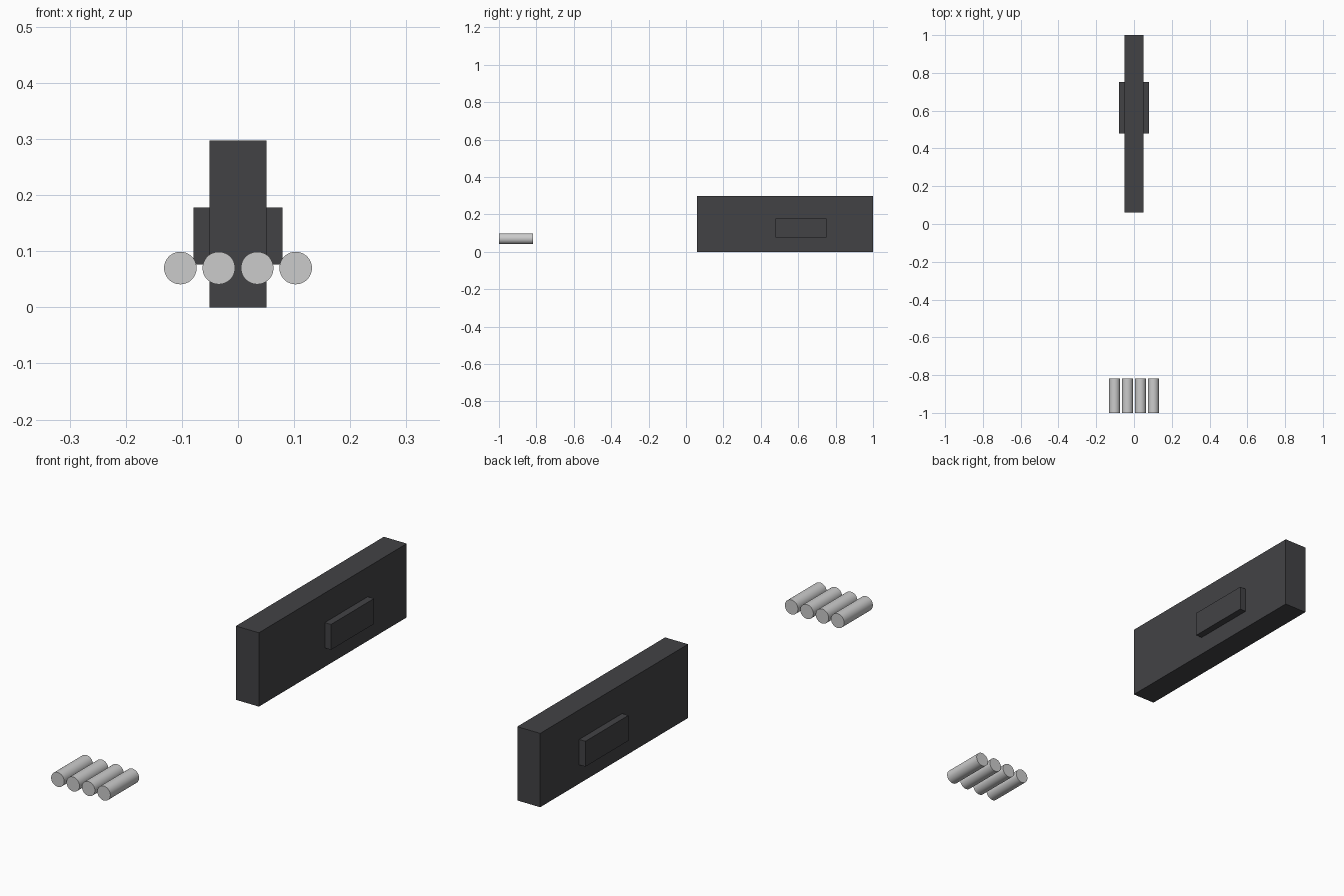
import bpy, math

if "Cube" in bpy.data.objects:
    bpy.data.objects.remove(bpy.data.objects["Cube"])


def material(name, color):
    m = bpy.data.materials.new(name)
    m.diffuse_color = (*color, 1)
    m.use_nodes = True
    m.node_tree.nodes["Principled BSDF"].inputs["Base Color"].default_value = m.diffuse_color
    return m


dark = material("dark_casing", (0.055, 0.055, 0.06))


def box(name, lo, hi, mat):
    center = [(a + b) / 2 for a, b in zip(lo, hi)]
    bpy.ops.mesh.primitive_cube_add(size=1, location=center)
    ob = bpy.context.object
    ob.name = name
    ob.scale = [b - a for a, b in zip(lo, hi)]
    bpy.ops.object.transform_apply(location=True, rotation=False, scale=True)
    ob.data.materials.append(mat)
    return ob


# Tall main casing
box("main_casing", (-0.051, 0.06, 0), (0.051, 1.0, 0.297), dark)

# Raised pad on each side of the casing
pad = box("side_pads", (0.051, 0.479, 0.076), (0.079, 0.752, 0.178), dark)
pad.modifiers.new("Mirror", 'MIRROR')

# Row of four loose cylinders in front
y0, y1 = -1.0, -0.817
for i in range(4):
    x = (i - 1.5) * 0.0685
    bpy.ops.mesh.primitive_cylinder_add(
        vertices=48, radius=0.029, depth=y1 - y0,
        location=(x, (y0 + y1) / 2, 0.07), rotation=(math.pi / 2, 0, 0))
    ob = bpy.context.object
    ob.name = f"cylinder_{i + 1}"
    bpy.ops.object.shade_smooth_by_angle(angle=math.radians(40))
